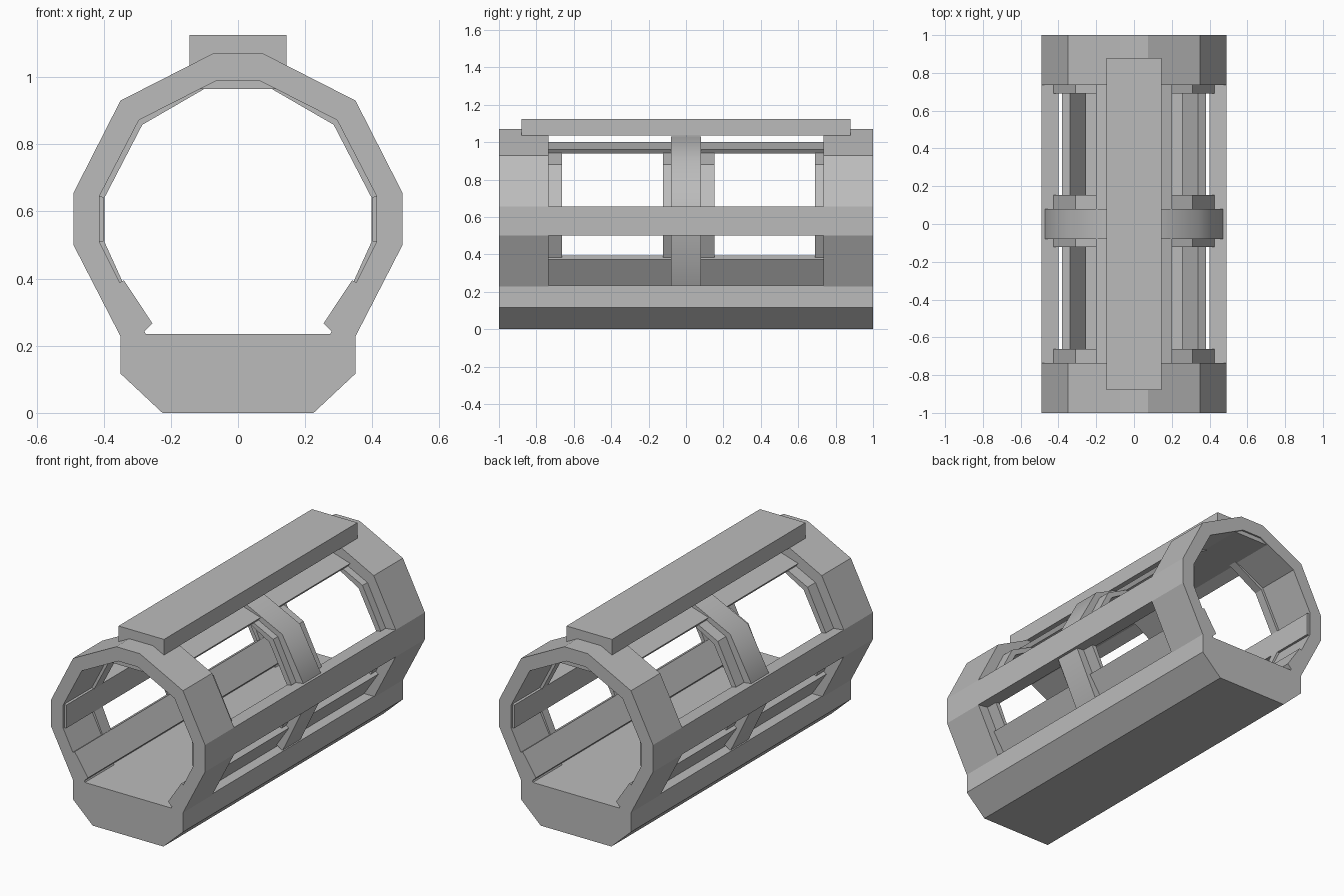
import bpy, bmesh, math

if "Cube" in bpy.data.objects:
    bpy.data.objects.remove(bpy.data.objects["Cube"])

grey = bpy.data.materials.new("plain grey")
grey.diffuse_color = (0.5, 0.5, 0.5, 1)
grey.use_nodes = True
grey.node_tree.nodes["Principled BSDF"].inputs["Base Color"].default_value = grey.diffuse_color


def finish(name, bm):
    bmesh.ops.recalc_face_normals(bm, faces=bm.faces)
    me = bpy.data.meshes.new(name)
    bm.to_mesh(me)
    bm.free()
    me.materials.append(grey)
    ob = bpy.data.objects.new(name, me)
    bpy.context.collection.objects.link(ob)
    return ob


def mirror(half):
    """Right half, bottom to top, then the left half back down."""
    return half + [(-x, z) for x, z in reversed(half)]


def prism(name, pts, y0, y1):
    bm = bmesh.new()
    a = [bm.verts.new((x, y0, z)) for x, z in pts]
    b = [bm.verts.new((x, y1, z)) for x, z in pts]
    bm.faces.new(a)
    bm.faces.new(b)
    n = len(pts)
    for i in range(n):
        j = (i + 1) % n
        bm.faces.new((a[i], a[j], b[j], b[i]))
    return finish(name, bm)


def hoop(name, outer, inner, y0, y1):
    """Open-bottomed band between an outer and an inner outline."""
    bm = bmesh.new()
    rows = [[bm.verts.new((x, y, z)) for x, z in mirror(h)]
            for h, y in ((outer, y0), (outer, y1), (inner, y1), (inner, y0))]
    n = len(rows[0])
    for k in range(4):
        p, q = rows[k], rows[(k + 1) % 4]
        for i in range(n - 1):
            bm.faces.new((p[i], p[i + 1], q[i + 1], q[i]))
    for i in (0, n - 1):
        bm.faces.new([r[i] for r in rows])
    return finish(name, bm)


# base with chamfered lower edges
prism("base", mirror([(0.225, 0), (0.35, 0.117), (0.35, 0.235)]), -1, 1)

# heavy rings at both ends
ring_out = [(0.35, 0.228), (0.49, 0.5), (0.49, 0.655), (0.35, 0.93), (0.075, 1.07)]
ring_in = [(0.275, 0.235), (0.413, 0.51), (0.413, 0.645), (0.295, 0.872), (0.063, 0.99)]
hoop("front_ring", ring_out, ring_in, -1, -0.735)
hoop("back_ring", ring_out, ring_in, 0.735, 1)

# thin inner collars
col_out = [(0.31, 0.28), (0.425, 0.505), (0.425, 0.65), (0.31, 0.88), (0.07, 1.0)]
col_in = [(0.28, 0.25), (0.398, 0.51), (0.398, 0.64), (0.285, 0.858), (0.1, 0.965)]
for name, y0, y1 in (("front_collar", -0.74, -0.663),
                     ("middle_collar", -0.123, 0.153),
                     ("back_collar", 0.69, 0.74)):
    hoop(name, col_out, col_in, y0, y1)

# rounded-looking middle band
mid_out = [(0.34, 0.232), (0.472, 0.503), (0.472, 0.652), (0.338, 0.9), (0.07, 1.03)]
mid_in = [(0.29, 0.26), (0.41, 0.508), (0.41, 0.645), (0.297, 0.868), (0.08, 0.985)]
band = hoop("middle_band", mid_out, mid_in, -0.08, 0.08)
bpy.context.view_layer.objects.active = band
band.select_set(True)
bpy.ops.object.shade_smooth_by_angle(angle=math.radians(45))

# side rails and inner planks
rail = [(0.49, 0.5), (0.49, 0.655), (0.4, 0.643), (0.4, 0.51)]
plank = [(0.255, 0.267), (0.34, 0.395), (0.38, 0.372), (0.288, 0.234)]
for side, s in (("right", 1), ("left", -1)):
    prism(side + "_rail", [(s * x, z) for x, z in rail], -0.99, 0.99)
    prism(side + "_plank", [(s * x, z) for x, z in plank], -1, 1)

# top spine below the plate
prism("top_spine", mirror([(0.12, 0.965), (0.185, 0.94), (0.2, 0.96), (0.07, 1.0)]), -0.99, 0.99)

# top plate
prism("top_plate", mirror([(0.145, 1.035), (0.145, 1.125)]), -0.88, 0.88)
